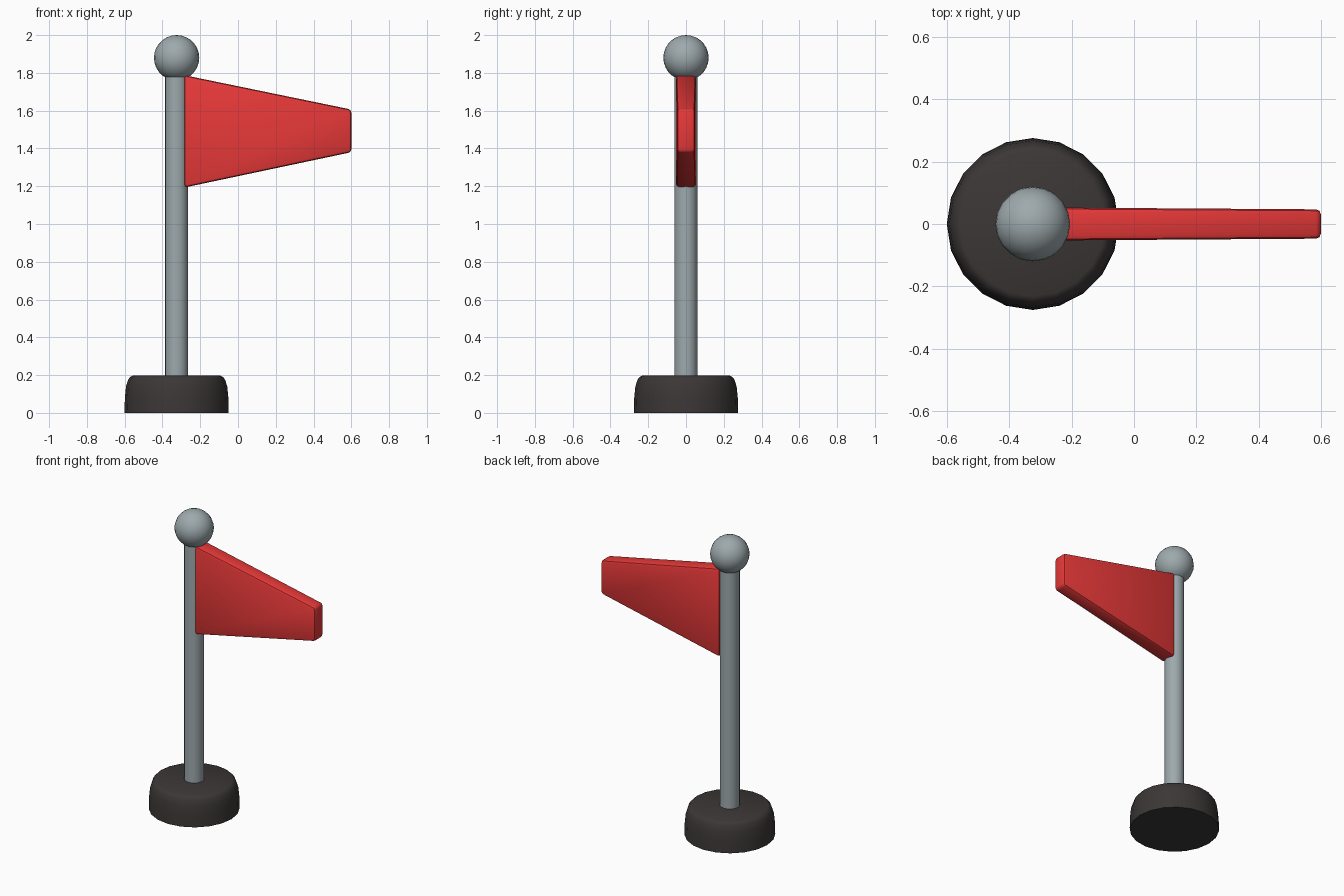
import bpy, bmesh, math

if "Cube" in bpy.data.objects:
    bpy.data.objects.remove(bpy.data.objects["Cube"])

PX = -0.325  # pole axis


def material(name, rgb):
    m = bpy.data.materials.new(name)
    m.diffuse_color = (*rgb, 1)
    m.use_nodes = True
    m.node_tree.nodes["Principled BSDF"].inputs["Base Color"].default_value = m.diffuse_color
    return m


def add_object(name, bm, mat, angle=40):
    bmesh.ops.recalc_face_normals(bm, faces=bm.faces)
    me = bpy.data.meshes.new(name)
    bm.to_mesh(me)
    bm.free()
    ob = bpy.data.objects.new(name, me)
    bpy.context.collection.objects.link(ob)
    me.materials.append(mat)
    bpy.ops.object.select_all(action='DESELECT')
    ob.select_set(True)
    bpy.context.view_layer.objects.active = ob
    bpy.ops.object.shade_smooth_by_angle(angle=math.radians(angle))
    return ob


def lathe(name, profile, sides, mat):
    """Stack of rings (radius, z) around the pole axis, capped at both ends."""
    bm = bmesh.new()
    rings = [[bm.verts.new((PX + r * math.cos(math.tau * i / sides),
                            r * math.sin(math.tau * i / sides), z))
              for i in range(sides)] for r, z in profile]
    for a, b in zip(rings, rings[1:]):
        for i in range(sides):
            j = (i + 1) % sides
            bm.faces.new((a[i], a[j], b[j], b[i]))
    bm.faces.new(rings[0][::-1])
    bm.faces.new(rings[-1])
    return add_object(name, bm, mat)


dark = material("dark_base", (0.045, 0.038, 0.038))
steel = material("steel", (0.34, 0.40, 0.42))
red = material("flag_red", (0.80, 0.04, 0.04))

# Weighted base with a rounded shoulder
lathe("base", [(0.276, 0), (0.274, 0.08), (0.268, 0.14), (0.257, 0.175),
               (0.246, 0.19), (0.232, 0.197)], 20, dark)

# Pole
lathe("pole", [(0.061, 0.18), (0.061, 1.80)], 20, steel)

# Finial ball
bm = bmesh.new()
bmesh.ops.create_uvsphere(bm, u_segments=20, v_segments=14, radius=0.12)
bmesh.ops.translate(bm, verts=bm.verts, vec=(PX, 0, 1.88))
add_object("finial_ball", bm, steel)

# Tapered pennant with softened edges
outline = [(-0.285, 1.193, 0.053), (0.60, 1.38, 0.047),
           (0.60, 1.606, 0.047), (-0.285, 1.788, 0.053)]
bm = bmesh.new()
front = [bm.verts.new((x, -t, z)) for x, z, t in outline]
back = [bm.verts.new((x, t, z)) for x, z, t in outline]
bm.faces.new(front)
bm.faces.new(back[::-1])
for i in range(4):
    j = (i + 1) % 4
    bm.faces.new((front[i], back[i], back[j], front[j]))
bmesh.ops.recalc_face_normals(bm, faces=bm.faces)
bmesh.ops.bevel(bm, geom=bm.edges[:], offset=0.016, segments=2,
                profile=0.5, affect='EDGES', clamp_overlap=True)
add_object("flag", bm, red)
